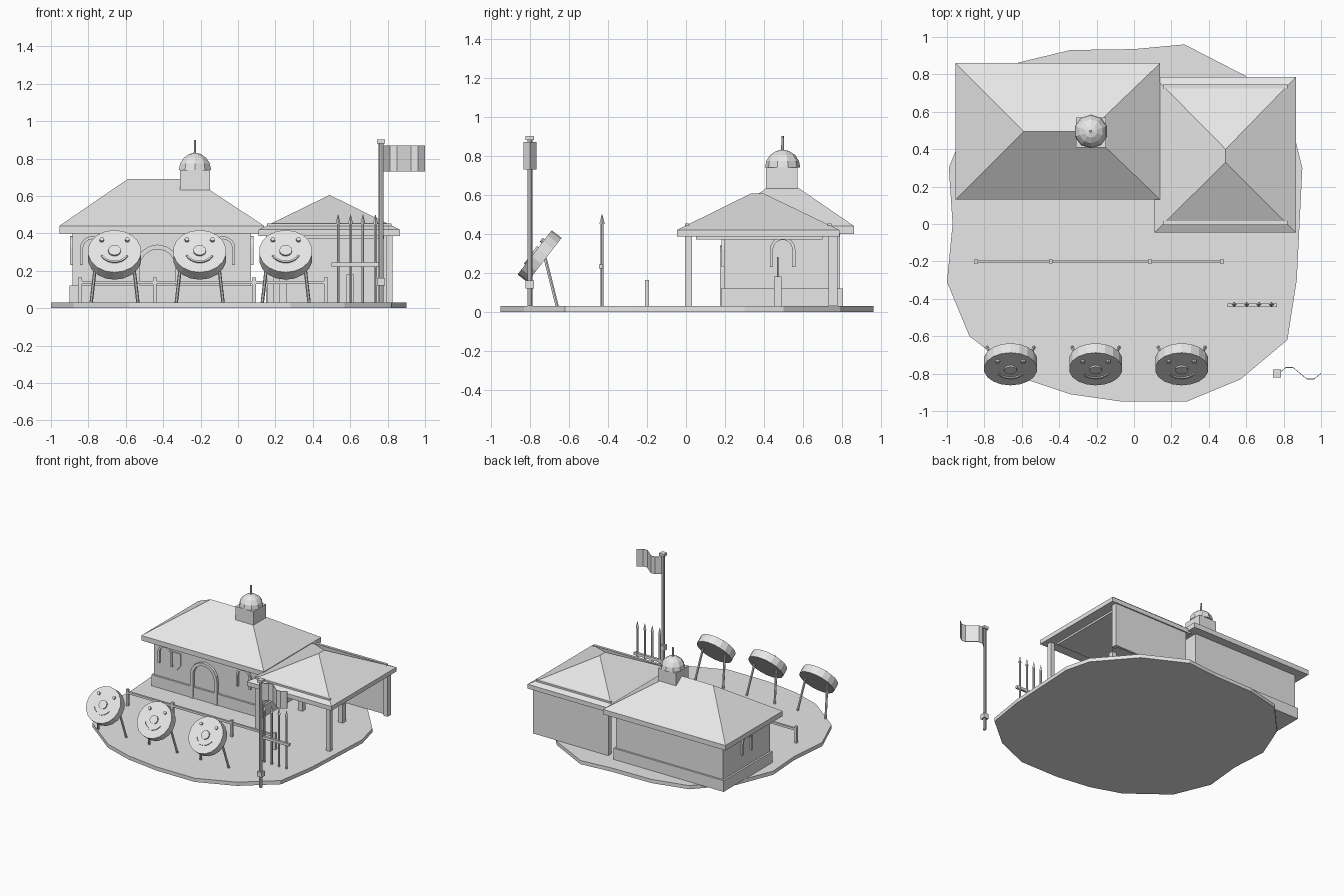
import bpy, bmesh, math
from mathutils import Vector, Matrix

if "Cube" in bpy.data.objects:
    bpy.data.objects.remove(bpy.data.objects["Cube"])

stone = bpy.data.materials.new("light_grey")
stone.diffuse_color = (0.8, 0.8, 0.8, 1)
stone.use_nodes = True
stone.node_tree.nodes["Principled BSDF"].inputs["Base Color"].default_value = stone.diffuse_color


def finish(name, bm, matrix=None):
    if matrix:
        bm.transform(matrix)
    bmesh.ops.recalc_face_normals(bm, faces=bm.faces)
    me = bpy.data.meshes.new(name)
    bm.to_mesh(me)
    bm.free()
    me.materials.append(stone)
    ob = bpy.data.objects.new(name, me)
    bpy.context.collection.objects.link(ob)
    return ob


def box(name, x0, x1, y0, y1, z0, z1):
    bm = bmesh.new()
    bmesh.ops.create_cube(bm, size=1)
    m = Matrix.Translation(((x0 + x1) / 2, (y0 + y1) / 2, (z0 + z1) / 2))
    return finish(name, bm, m @ Matrix.Diagonal((x1 - x0, y1 - y0, z1 - z0, 1)))


def rod(name, a, b, r1, r2=None, n=8, matrix=None):
    a, b = Vector(a), Vector(b)
    bm = bmesh.new()
    bmesh.ops.create_cone(bm, cap_ends=True, segments=n, radius1=r1,
                          radius2=r1 if r2 is None else r2, depth=(b - a).length)
    m = Matrix.Translation((a + b) / 2) @ (b - a).to_track_quat('Z', 'Y').to_matrix().to_4x4()
    return finish(name, bm, matrix @ m if matrix else m)


def prism(name, pts, z0, z1, matrix=None):
    bm = bmesh.new()
    f = bm.faces.new([bm.verts.new((x, y, z0)) for x, y in pts])
    ext = bmesh.ops.extrude_face_region(bm, geom=[f])
    for v in ext["geom"]:
        if isinstance(v, bmesh.types.BMVert):
            v.co.z = z1
    return finish(name, bm, matrix)


def hip_roof(name, x0, x1, y0, y1, z0, z1, z2, ridge_a, ridge_b):
    bm = bmesh.new()
    c = [(x0, y0), (x1, y0), (x1, y1), (x0, y1)]
    lo = [bm.verts.new((x, y, z0)) for x, y in c]
    hi = [bm.verts.new((x, y, z1)) for x, y in c]
    a, b = [bm.verts.new((*p, z2)) for p in (ridge_a, ridge_b)]
    bm.faces.new(lo)
    for i in range(4):
        j = (i + 1) % 4
        bm.faces.new((lo[i], lo[j], hi[j], hi[i]))
    if ridge_a[1] == ridge_b[1]:      # ridge along x
        ends = [(a, b), (b,), (b, a), (a,)]
    else:                             # ridge along y
        ends = [(a,), (a, b), (b,), (b, a)]
    for i in range(4):
        bm.faces.new((hi[i], hi[(i + 1) % 4], *reversed(ends[i])))
    return finish(name, bm)


def arch_points(w, z0, z1, n=8):
    r = w / 2
    arc = [(r * math.cos(math.pi * i / n), z1 - r + r * math.sin(math.pi * i / n)) for i in range(n + 1)]
    return [(r, z0)] + arc + [(-r, z0)]


def arch_frame(name, w, z0, z1, t, depth, matrix):
    outer = arch_points(w, z0, z1)
    inner = arch_points(w - 2 * t, z0, z1 - t)
    prism(name, outer + inner[::-1], -0.005, depth, matrix)


# ground
ground = [(-1, -.31), (-.88, -.6), (-.58, -.83), (-.34, -.91), (-.06, -.95), (.28, -.95),
          (.57, -.83), (.82, -.62), (.87, -.3), (.9, .3), (.85, .5), (.6, .79), (.27, .96),
          (0, .935), (-.34, .93), (-.63, .86), (-.87, .6), (-.99, .3), (-.97, 0)]
prism("ground", ground, 0, .03)

# main hall
box("hall_plinth", -.90, .085, .18, .805, .03, .12)
box("hall_walls", -.885, .07, .195, .79, .03, .41)
hip_roof("hall_roof", -.955, .14, .13, .86, .40, .44, .69, (-.59, .495), (-.24, .495))

# arched door and windows; local x along wall, y up, z outward
front = Matrix.Rotation(math.pi / 2, 4, 'X')


def wall(x, y, angle):
    return Matrix.Translation((x, y, 0)) @ Matrix.Rotation(angle, 4, 'Z') @ front


arch_frame("door_frame", .24, .03, .34, .025, .022, wall(-.43, .195, 0))
for x, y, ang in [(-.78, .195, 0), (-.08, .195, 0), (.07, .495, math.pi / 2), (-.885, .495, -math.pi / 2)]:
    arch_frame("window_frame", .13, .23, .385, .016, .014, wall(x, y, ang))
shield = [(-.035, .35), (.035, .35), (.035, .25), (0, .21), (-.035, .25)]
prism("wall_shield", shield, -.002, .008, wall(-.68, .195, 0))

# cupola with dome and spire
box("cupola_base", -.31, -.15, .41, .57, .58, .74)
dome = [(.09 * math.cos(math.radians(a)), .74 + .09 * math.sin(math.radians(a))) for a in (0, 22, 45, 68, 86)]
for (r1, za), (r2, zb) in zip(dome, dome[1:]):
    rod("cupola_dome", (-.23, .495, za), (-.23, .495, zb), r1, r2, 10)
rod("cupola_spire", (-.23, .495, .82), (-.23, .495, .90), .008, .006, 6)

# open pavilion
hip_roof("pavilion_roof", .11, .865, -.045, .785, .385, .42, .605, (.49, .33), (.49, .40))
prism("pavilion_ceiling", [(.2, .05), (.78, .05), (.78, .7), (.2, .7)], .37, .39)
for y in (-.005, .725):
    box("pavilion_beam", .155, .82, y, y + .02, .39, .453)
for x in (.155, .79):
    for y in (-.005, .73):
        box("pavilion_post", x, x + .035, y, y + .035, .03, .39)
box("pavilion_back_wall", .15, .825, .755, .775, .03, .39)
for x in (.24, .60):
    box("inner_stand", x - .02, x + .02, .45, .49, .03, .18)
    rod("inner_stand_rod", (x, .47, .18), (x, .47, .28), .004, n=6)

# low fence
for x in (-.845, -.445, .085, .47):
    box("fence_post", x - .01, x + .01, -.21, -.19, .03, .163)
box("fence_rail", -.855, .48, -.208, -.192, .128, .146)

# spear rack
box("spear_rail", .50, .765, -.445, -.425, .222, .243)
for x in (.535, .602, .668, .735):
    rod("spear_shaft", (x, -.43, .03), (x, -.43, .46), .008, n=6)
    rod("spear_tip", (x, -.43, .45), (x, -.43, .50), .014, .001, 4)

# flagpole
rod("flagpole", (.765, -.80, .03), (.765, -.80, .89), .013, n=8)
box("flagpole_collar", .744, .786, -.821, -.779, .12, .16)
box("flagpole_cap", .744, .786, -.821, -.779, .88, .902)
n = 6
wave = [(.775 + .225 * i / n, -.80 + .036 * math.sin(2 * math.pi * i / n)) for i in range(n + 1)]
prism("flag", wave + [(x, y + .004) for x, y in reversed(wave)], .73, .87)

# three tilted round drums on legs
tilt = math.atan2(.79, .61)
for x in (-.66, -.205, .255):
    m = Matrix.Translation((x, -.75, .285)) @ Matrix.Rotation(tilt, 4, 'X')
    rod("drum_body", (0, 0, -.032), (0, 0, .032), .143, n=18, matrix=m)
    rod("drum_boss", (0, 0, .03), (0, 0, .042), .034, n=12, matrix=m)
    for s in (-1, 1):
        rod("drum_stud", (s * .068, .072, .03), (s * .068, .072, .045), .012, n=8, matrix=m)
        rod("drum_leg", (x + s * .095, -.725, .29), (x + s * .125, -.66, .03), .009, n=6)
    angles = [math.radians(205 + 130 * i / 10) for i in range(11)]
    smile = [(.08 * math.cos(a), .08 * math.sin(a)) for a in angles]
    smile += [(.07 * math.cos(a), .07 * math.sin(a)) for a in reversed(angles)]
    prism("drum_arc", smile, .03, .040, m)
